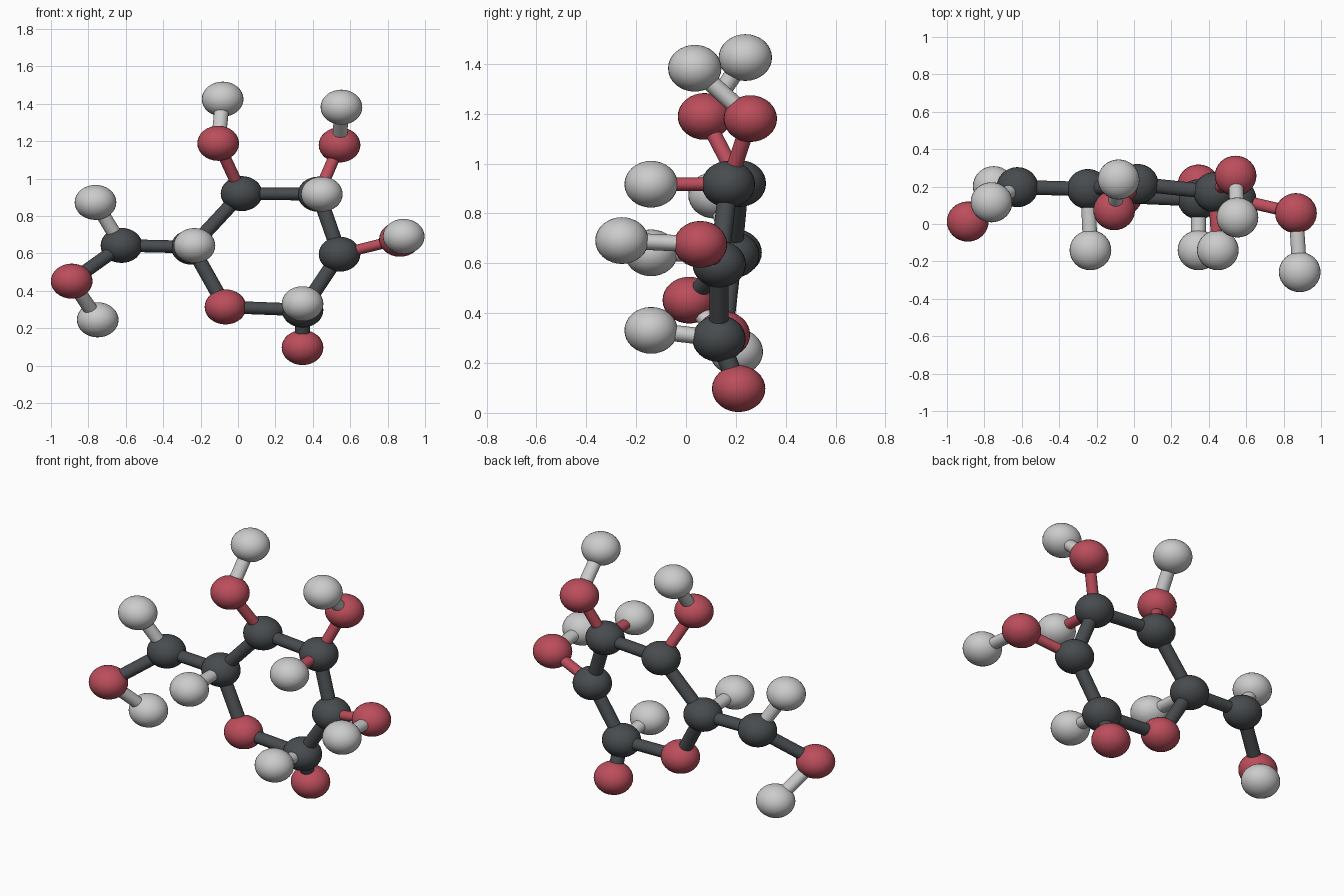
import bpy
import bmesh
from mathutils import Matrix, Vector

if "Cube" in bpy.data.objects:
    bpy.data.objects.remove(bpy.data.objects["Cube"])

# Every part shares the same slight squash
SQUASH = Matrix.Diagonal((1.0, 0.96, 0.84, 1.0))
R_ATOM = 0.1115


def material(name, rgb):
    m = bpy.data.materials.new(name)
    m.diffuse_color = (*rgb, 1)
    m.use_nodes = True
    m.node_tree.nodes["Principled BSDF"].inputs["Base Color"].default_value = m.diffuse_color
    return m


DARK = material("dark", (0.065, 0.072, 0.077))
RED = material("red", (0.5, 0.075, 0.105))
GREY = None

# Atom centres: name -> (colour, position)
atoms = {
    # ring
    "ring_carbon_1": (DARK, (0.345, 0.132, 0.298)),
    "ring_carbon_2": (DARK, (0.543, 0.133, 0.596)),
    "ring_carbon_3": (DARK, (0.43, 0.17, 0.917)),
    "ring_carbon_4": (DARK, (0.019, 0.214, 0.92)),
    "ring_carbon_5": (DARK, (-0.247, 0.187, 0.634)),
    "ring_oxygen": (RED, (-0.067, 0.15, 0.314)),
    # side arm
    "arm_carbon": (DARK, (-0.623, 0.197, 0.643)),
    "arm_oxygen": (RED, (-0.889, 0.013, 0.452)),
    "arm_upper_hydrogen": (GREY, (-0.762, 0.116, 0.873)),
    "arm_lower_hydrogen": (GREY, (-0.75, 0.202, 0.245)),
    # outer oxygens
    "outer_oxygen_1": (RED, (0.345, 0.211, 0.097)),
    "outer_oxygen_2": (RED, (0.866, 0.058, 0.676)),
    "outer_oxygen_3": (RED, (0.543, 0.258, 1.18)),
    "outer_oxygen_4": (RED, (-0.106, 0.074, 1.189)),
    # hydrogens
    "hydrogen_1": (GREY, (0.345, -0.14, 0.331)),
    "hydrogen_3": (GREY, (0.448, -0.14, 0.917)),
    "hydrogen_5": (GREY, (-0.233, -0.14, 0.642)),
    "outer_hydrogen_2": (GREY, (0.886, -0.257, 0.691)),
    "outer_hydrogen_3": (GREY, (0.553, 0.035, 1.382)),
    "outer_hydrogen_4": (GREY, (-0.082, 0.238, 1.425)),
}

# Bonds: (atom, atom, colour, radius)
bonds = [(a, b, DARK, 0.04) for a, b in (
    ("ring_carbon_1", "ring_carbon_2"), ("ring_carbon_2", "ring_carbon_3"),
    ("ring_carbon_3", "ring_carbon_4"), ("ring_carbon_4", "ring_carbon_5"),
    ("ring_carbon_5", "ring_oxygen"), ("ring_oxygen", "ring_carbon_1"),
    ("ring_carbon_5", "arm_carbon"), ("arm_carbon", "arm_oxygen"),
    ("ring_carbon_1", "outer_oxygen_1"))]
bonds += [(a, b, RED, 0.033) for a, b in (
    ("ring_carbon_2", "outer_oxygen_2"), ("ring_carbon_3", "outer_oxygen_3"),
    ("ring_carbon_4", "outer_oxygen_4"), ("ring_carbon_3", "hydrogen_3"))]
bonds += [(a, b, GREY, 0.039) for a, b in (
    ("arm_carbon", "arm_upper_hydrogen"), ("arm_oxygen", "arm_lower_hydrogen"),
    ("ring_carbon_1", "hydrogen_1"), ("ring_carbon_5", "hydrogen_5"),
    ("outer_oxygen_2", "outer_hydrogen_2"), ("outer_oxygen_3", "outer_hydrogen_3"),
    ("outer_oxygen_4", "outer_hydrogen_4"))]


def finish(bm, name, mat, smooth_caps=True):
    for f in bm.faces:
        f.smooth = len(f.verts) <= 4
    mesh = bpy.data.meshes.new(name)
    bm.to_mesh(mesh)
    bm.free()
    if mat:
        mesh.materials.append(mat)
    obj = bpy.data.objects.new(name, mesh)
    bpy.context.collection.objects.link(obj)
    return obj


# Balls
for name, (mat, pos) in atoms.items():
    bm = bmesh.new()
    bmesh.ops.create_uvsphere(bm, u_segments=32, v_segments=16, radius=R_ATOM, matrix=SQUASH)
    finish(bm, name, mat).location = pos

# Rods, squashed the same way as the balls
for a, b, mat, radius in bonds:
    p, q = (SQUASH.inverted() @ Vector(atoms[n][1]) for n in (a, b))
    axis = q - p
    place = Matrix.Translation((p + q) / 2) @ axis.to_track_quat('Z', 'Y').to_matrix().to_4x4()
    bm = bmesh.new()
    bmesh.ops.create_cone(bm, cap_ends=True, segments=24, radius1=radius, radius2=radius,
                          depth=axis.length, matrix=SQUASH @ place)
    finish(bm, f"rod_{a}_to_{b}", mat)
